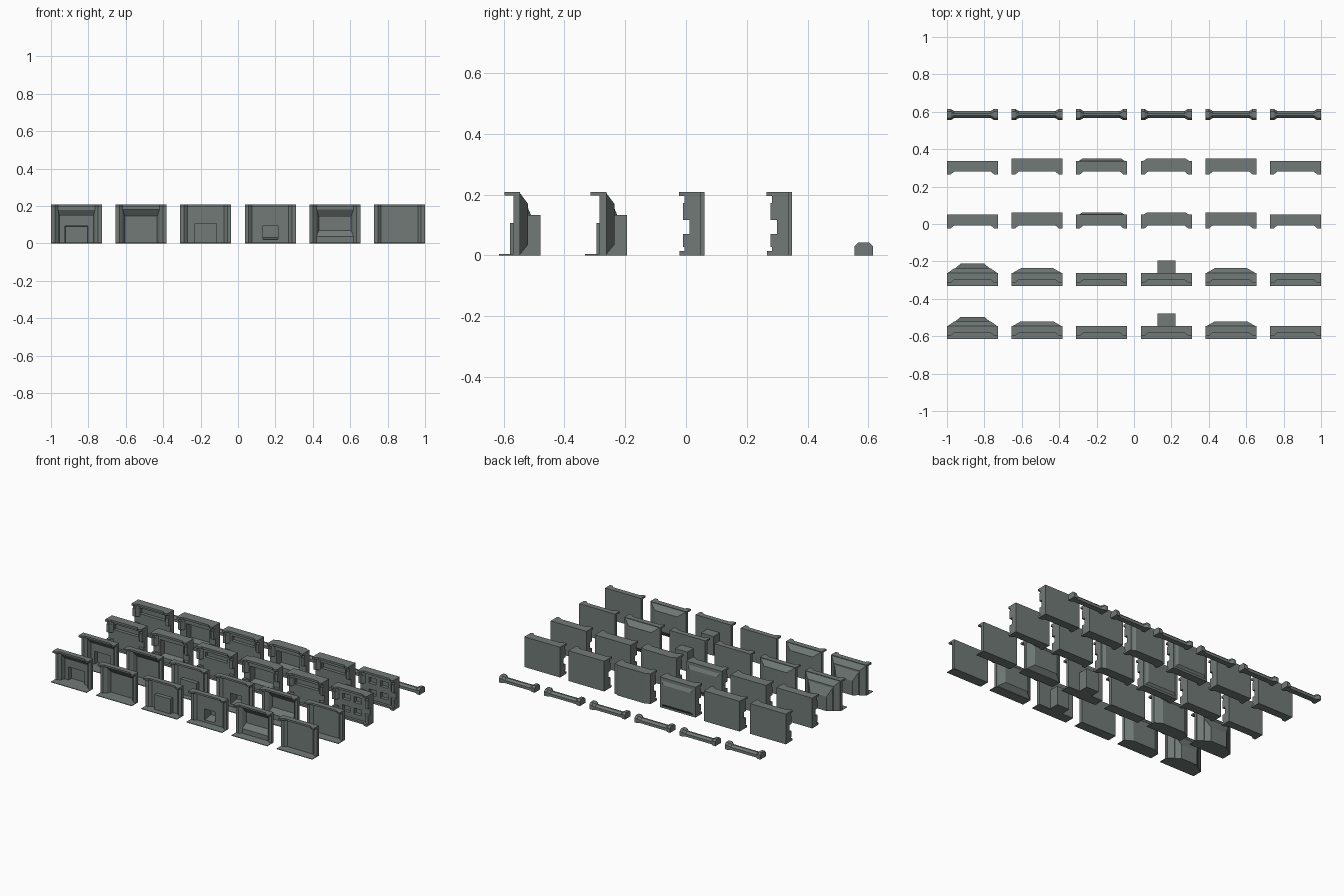
import bpy, bmesh

if "Cube" in bpy.data.objects:
    bpy.data.objects.remove(bpy.data.objects["Cube"])

grey = bpy.data.materials.new("grey_green_stone")
grey.diffuse_color = (0.165, 0.195, 0.185, 1)
grey.use_nodes = True
grey.node_tree.nodes["Principled BSDF"].inputs["Base Color"].default_value = grey.diffuse_color
PITCH, HW, H = 0.3455, 0.1365, 0.209
COLS = [(i - 2.5) * PITCH for i in range(6)]


def loft(bm, a, b):
    """Closed solid between two matching loops of points."""
    va, vb = [bm.verts.new(p) for p in a], [bm.verts.new(p) for p in b]
    n = len(va)
    fs = [bm.faces.new(va[::-1]), bm.faces.new(vb)]
    for i in range(n):
        j = (i + 1) % n
        fs.append(bm.faces.new((va[i], va[j], vb[j], vb[i])))
    bmesh.ops.recalc_face_normals(bm, faces=fs)


def prism(bm, pts, z0, z1):
    loft(bm, [(x, y, z0) for x, y in pts], [(x, y, z1) for x, y in pts])


def frustum(bm, y0, r0, y1, r1, cx=0):
    """Rectangles r = (half width, z low, z high) joined from depth y0 to y1."""
    def rect(y, r):
        h, a, b = r
        return [(cx - h, y, a), (cx + h, y, a), (cx + h, y, b), (cx - h, y, b)]
    loft(bm, rect(y0, r0), rect(y1, r1))


def make(name, bm, loc):
    me = bpy.data.meshes.new(name)
    bm.to_mesh(me)
    bm.free()
    me.materials.append(grey)
    ob = bpy.data.objects.new(name, me)
    ob.location = loc
    bpy.context.collection.objects.link(ob)
    return ob


def carve(ob, shapes, op):
    """Join or cut each frustum into the wall."""
    for s in shapes:
        bm = bmesh.new()
        frustum(bm, *s)
        tool = make("helper", bm, ob.location)
        tool.hide_render = True
        m = ob.modifiers.new("carve", 'BOOLEAN')
        m.operation, m.object, m.solver = op, tool, 'EXACT'
        bpy.context.view_layer.update()
        dg = bpy.context.evaluated_depsgraph_get()
        ob_mesh = bpy.data.meshes.new_from_object(ob.evaluated_get(dg))
        ob.modifiers.clear()
        ob.data = ob_mesh
        bpy.data.objects.remove(tool)


def flared(yend, ymid, back):
    """Footprint of a band that is wider at both ends."""
    return [(-HW, yend), (-.116, yend), (-.098, ymid), (.098, ymid),
            (.116, yend), (HW, yend), (HW, back), (-HW, back)]


def post(bm, s, yf, yw, z0, z1):
    prism(bm, [(s * HW, yf), (s * .116, yf), (s * .098, yw), (s * .098, yw + .003),
               (s * HW, yw + .003)], z0, z1)


# wall variants: column -> (joined solids, cuts)
slope_back = (-.003, (HW, 0, H), .026, (.086, 0, .170))
slope_cut = (-.02, (.106, .004, .200), .020, (.086, .004, .145))
LOWER = [
    ([(-.003, (HW, 0, H), .025, (.098, 0, .170)),
      (.02, (.098, 0, .170), .050, (.063, 0, .100))],
     [(-.02, (.104, .004, .197), .016, (.09, .004, .145)),
      (0, (.063, .004, .095), .045, (.058, .004, .09))]),
    ([slope_back], [slope_cut]),
    ([(-.033, (.061, 0, .107), 0, (.061, 0, .107))], []),
    ([(-.005, (.048, 0, .133), .068, (.048, 0, .133))],
     [(-.02, (.04, .018, .095), .062, (.04, .03, .095))]),
    ([(-.003, (HW, 0, H), .026, (.086, .035, .170))],
     [(-.02, (.106, .02, .200), .020, (.086, .07, .142))]),
    ([], []),
]
UPPER = [
    ([], [(-.06, (.095, .135, .175), -.015, (.095, .135, .175))]),
    ([(-.01, (HW, 0, H), .011, (HW, 0, H))],
     [(-.05, (.09, .04, .165), .003, (.08, .055, .15))]),
    ([(-.01, (HW, 0, H), .011, (.105, .03, .165))],
     [(-.06, (.085, .135, .17), -.015, (.085, .135, .17))]),
    ([(-.01, (HW, 0, H), .011, (.105, 0, H))],
     [(-.05, (.09, .05, .165), .003, (.08, .065, .15))]),
    ([(-.01, (HW, 0, H), .011, (HW, 0, H))],
     [(-.06, (.09, .13, .17), -.015, (.09, .13, .17))]),
    ([], [(-.06, (.028, z, z + .04), -.015, (.028, z, z + .04), x)
          for z in (.045, .125) for x in (-.045, .045)]),
]


def panel(kind, row, col, y):
    low = kind == "lower"
    loc = (COLS[col], y, 0)
    front = -.007 if low else -.038
    tag = f"{kind}_row{row}_{col + 1}"
    # wall core
    bm = bmesh.new()
    frustum(bm, front, (HW, 0, H), 0, (HW, 0, H))
    wall = make("wall_" + tag, bm, loc)
    adds, cuts = (LOWER if low else UPPER)[col]
    carve(wall, adds, 'UNION')
    carve(wall, cuts, 'DIFFERENCE')
    # posts, cornice and base
    bm = bmesh.new()
    if low:
        for s in (-1, 1):
            post(bm, s, -.022, front, .004, .197)
        prism(bm, flared(-.052, -.036, front), .197, H)
        prism(bm, [(-HW, -.070), (HW, -.070), (HW, front), (-HW, front)], 0, .004)
    else:
        for s in (-1, 1):
            for z0, z1 in ((.028, .070), (.117, .173)):
                post(bm, s, -.060, front, z0, z1)
            for z0, z1 in ((.013, .028), (.173, .197)):
                post(bm, s, -.055, front, z0, z1)
        prism(bm, flared(-.073, -.058, front), .195, H)
        prism(bm, flared(-.071, -.056, front), 0, .014)
    make("trim_" + tag, bm, loc)


for row, y in enumerate((-.546, -.262)):
    for c in range(6):
        panel("lower", row + 1, c, y)
for row, y in enumerate((.050, .338)):
    for c in range(6):
        panel("upper", row + 1, c, y)

# floor beams with octagonal tops and thicker ends
for c in range(6):
    bm = bmesh.new()
    rings = []
    for x, w, h in ((-HW, .030, .043), (-.116, .030, .043), (-.098, .019, .032),
                    (.098, .019, .032), (.116, .030, .043), (HW, .030, .043)):
        sec = [(-w, 0), (w, 0), (w, h - .013), (w - .013, h), (.013 - w, h), (-w, h - .013)]
        rings.append([bm.verts.new((x, a, b)) for a, b in sec])
    for a, b in zip(rings, rings[1:]):
        for i in range(6):
            j = (i + 1) % 6
            bm.faces.new((a[i], a[j], b[j], b[i]))
    bm.faces.new(rings[0])
    bm.faces.new(rings[-1])
    bmesh.ops.recalc_face_normals(bm, faces=bm.faces)
    make(f"beam_{c + 1}", bm, (COLS[c], .585, 0))
